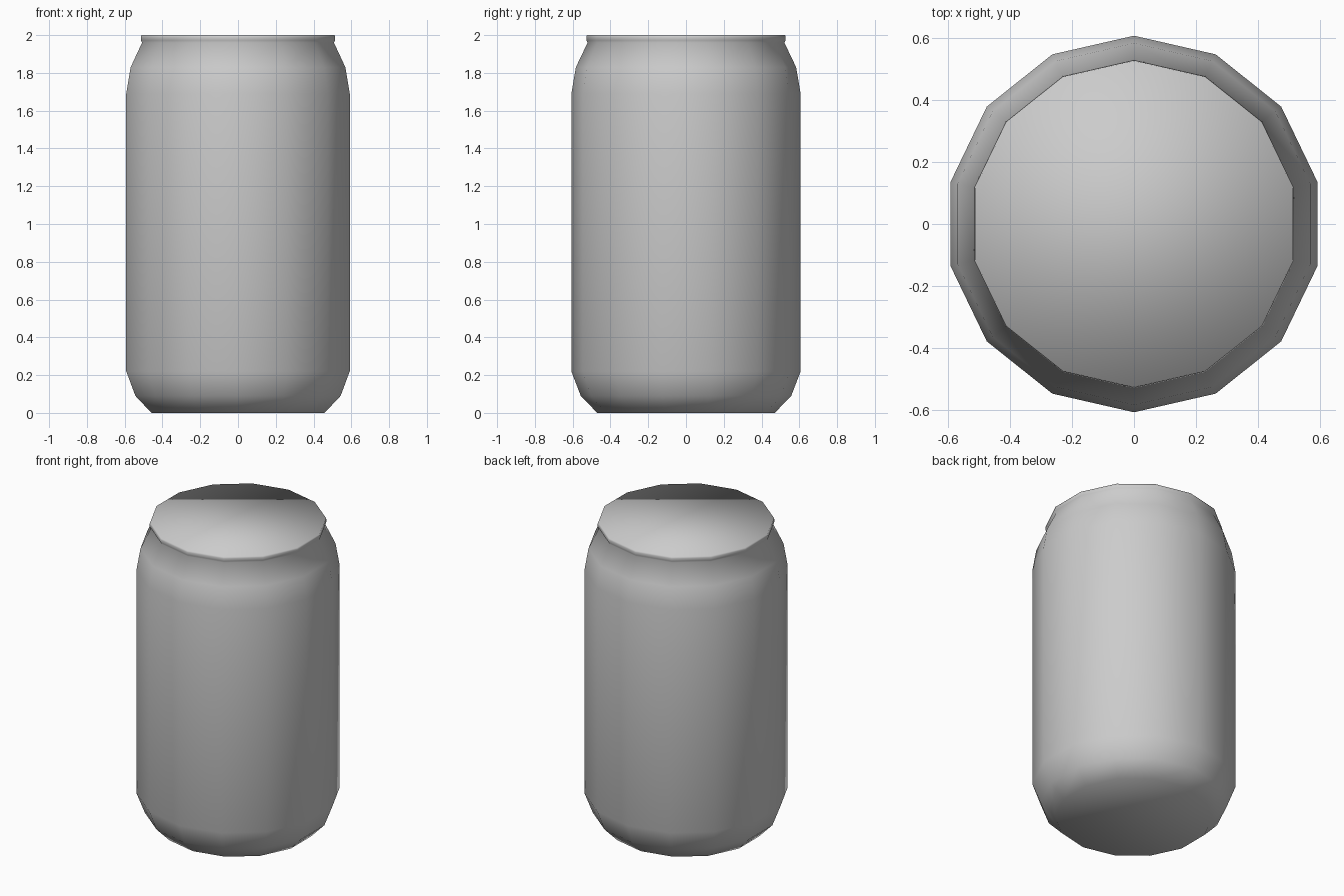
import bpy, bmesh, math

if "Cube" in bpy.data.objects:
    bpy.data.objects.remove(bpy.data.objects["Cube"])

SIDES = 14
# (radius, height) from base to rim
PROFILE = [(0.47, 0.0), (0.557, 0.09), (0.607, 0.22), (0.607, 1.69),
           (0.583, 1.83), (0.521, 1.96), (0.528, 1.972), (0.528, 1.99), (0.525, 2.0)]


def ring(bm, r, z):
    angles = [math.pi / 2 + i * math.tau / SIDES for i in range(SIDES)]
    return [bm.verts.new((r * math.cos(a), r * math.sin(a), z)) for a in angles]


# Can body: stacked rings, flat lid and base
bm = bmesh.new()
rings = [ring(bm, r, z) for r, z in PROFILE]
for low, high in zip(rings, rings[1:]):
    for i in range(SIDES):
        j = (i + 1) % SIDES
        bm.faces.new((low[i], low[j], high[j], high[i]))
bm.faces.new(list(reversed(rings[0])))
bm.faces.new(rings[-1])
bmesh.ops.recalc_face_normals(bm, faces=bm.faces)

# Smooth shading runs over the whole can, lid included
for f in bm.faces:
    f.smooth = True

mesh = bpy.data.meshes.new("drink_can")
bm.to_mesh(mesh)
bm.free()
can = bpy.data.objects.new("drink_can", mesh)
bpy.context.collection.objects.link(can)
